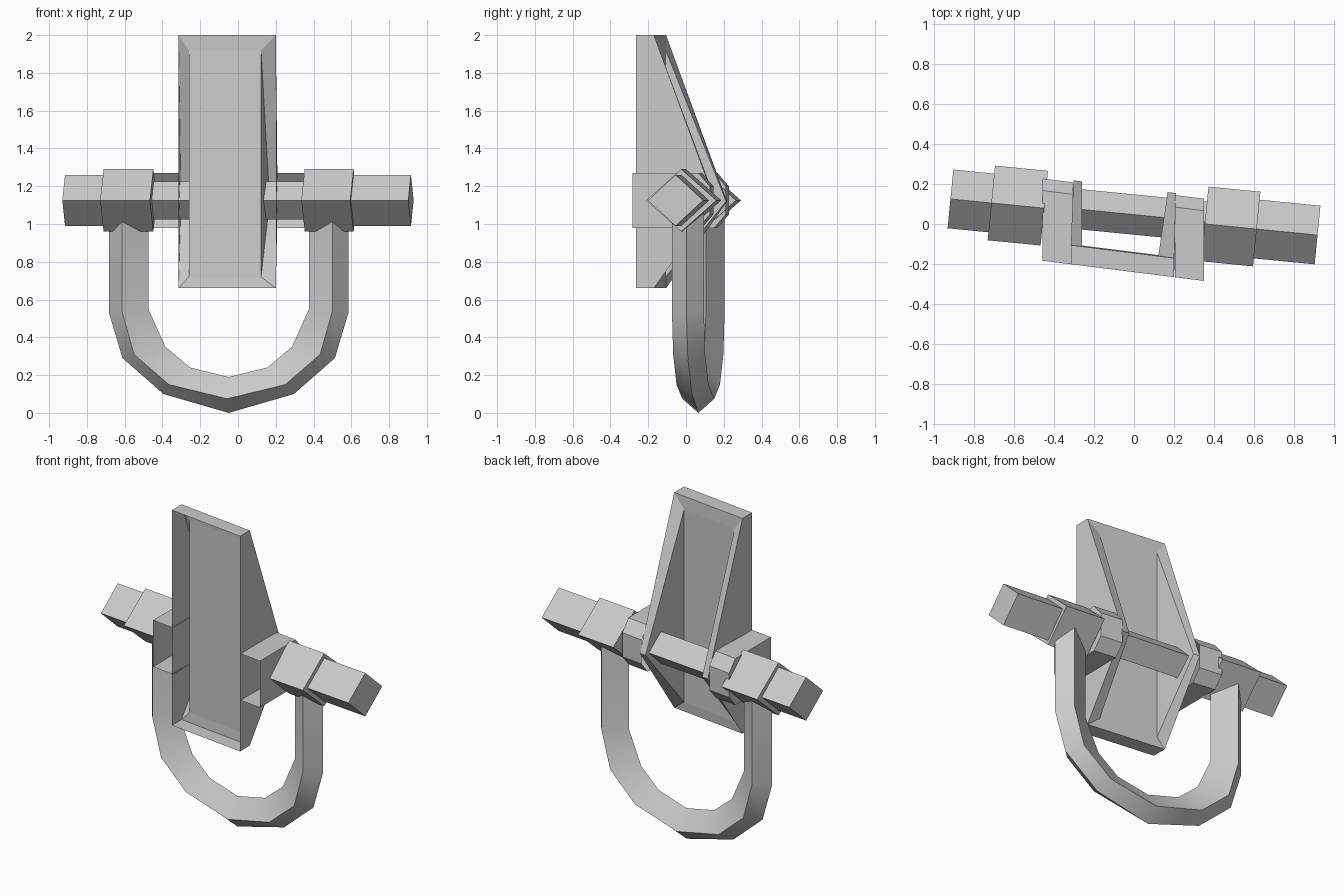
import bpy, bmesh, math
from mathutils import Vector, Matrix

if "Cube" in bpy.data.objects:
    bpy.data.objects.remove(bpy.data.objects["Cube"])

TURN = Matrix.Translation((0, 0.035, 0)) @ Matrix.Rotation(-0.098, 4, 'Z')


def make(name, verts, faces, matrix=None, fix=True):
    bm = bmesh.new()
    vs = [bm.verts.new(v) for v in verts]
    for f in faces:
        bm.faces.new([vs[i] for i in f])
    if matrix:
        bm.transform(matrix)
    if fix:
        bmesh.ops.recalc_face_normals(bm, faces=bm.faces)
    me = bpy.data.meshes.new(name)
    bm.to_mesh(me)
    bm.free()
    ob = bpy.data.objects.new(name, me)
    bpy.context.collection.objects.link(ob)
    return ob


def diamond(name, u0, u1, hv, hz, v=0.0):
    """Four-sided bar along the turned axle direction."""
    ring = [(v, 1.125 + hz), (v + hv, 1.125), (v, 1.125 - hz), (v - hv, 1.125)]
    verts = [(u, a, z) for u in (u0, u1) for a, z in ring]
    faces = [(i, (i + 1) % 4, (i + 1) % 4 + 4, i + 4) for i in range(4)]
    return make(name, verts, faces + [(3, 2, 1, 0), (4, 5, 6, 7)], TURN)


def at(x, d, z):
    """Point at depth d behind the skewed front plane of the pedal plate."""
    return (x, -0.24 - 0.125 * x + d, z)


# Axle and its square collars
diamond("axle_end_left", -0.92, -0.45, 0.147, 0.135)
diamond("axle_end_right", 0.36, 0.92, 0.147, 0.135)
diamond("axle_middle", -0.46, 0.37, 0.10, 0.10, 0.012)
diamond("collar_left", -0.715, -0.45, 0.187, 0.165)
diamond("collar_right", 0.355, 0.615, 0.187, 0.165)

# U-shaped loop: outer, ridge and inner lines lofted into a diamond section
outer = [(0.637, 1.08), (0.637, 0.53), (0.565, 0.29), (0.347, 0.10), (0, 0)]
ridge = [(0.56, 1.08), (0.56, 0.54), (0.495, 0.31), (0.31, 0.15), (0, 0.075)]
inner = [(0.427, 1.08), (0.427, 0.55), (0.337, 0.35), (0.205, 0.24), (0, 0.19)]
stations = list(zip(outer, ridge, inner))
path = [(s, st) for s, st in [(-1, p) for p in stations] + [(1, p) for p in stations[-2::-1]]]
verts = []
for s, (o, r, n) in path:
    for (u, z), v in ((o, 0), (r, -0.085), (n, 0), (r, 0.085)):
        verts.append((s * u - 0.052, v + 0.025, z))
count = len(path)
faces = [(k * 4 + i, k * 4 + (i + 1) % 4, k * 4 + 4 + (i + 1) % 4, k * 4 + 4 + i)
         for k in range(count - 1) for i in range(4)]
faces += [(3, 2, 1, 0), tuple(count * 4 - 4 + i for i in range(4))]
loop = make("u_loop", verts, faces, TURN)
bpy.context.view_layer.objects.active = loop
loop.select_set(True)
bpy.ops.object.shade_smooth_by_angle(angle=math.radians(35))

# Central plate: hollow shell, open at the front, with triangular back flanges
verts = []
for x_front, x_back, in_front, in_back in ((-0.315, -0.302, -0.26, -0.26),
                                           (0.20, 0.21, 0.122, 0.168)):
    verts += [at(x_front, 0, 2.0), at(x_front, 0.095, 2.0), at(x_back, 0.42, 1.12),
              at(x_front, 0.095, 0.66), at(x_front, 0, 0.66),
              at(in_front, 0.10, 1.92), at(in_back, 0.42, 1.12), at(in_front, 0.10, 0.72)]
faces = []
for b in (0, 8):
    faces += [[b + i for i in f] for f in
              ((0, 1, 2, 3, 4),      # outer wall
               (1, 2, 6, 5), (2, 3, 7, 6),  # slanted rims
               (5, 6, 7))]           # inner wall
faces += [(0, 1, 9, 8), (3, 4, 12, 11),
          (1, 5, 13, 9), (5, 7, 15, 13), (7, 3, 11, 15)]
make("centre_plate", verts, faces)

# Side brackets, open at the front, joining the plate to the collars
profile = [(0, 1.27), (0.35, 1.27), (0.41, 1.20), (0.41, 1.05), (0.35, 0.98), (0, 0.98)]
for side, x_out, x_in in (("left", -0.457, -0.308), ("right", 0.35, 0.205)):
    verts = [at(x, d, z) for x in (x_out, x_in) for d, z in profile]
    faces = [(i, i + 1, i + 7, i + 6) for i in range(5)] + [(5, 4, 3, 2, 1, 0)]
    make("bracket_" + side, verts, faces)
